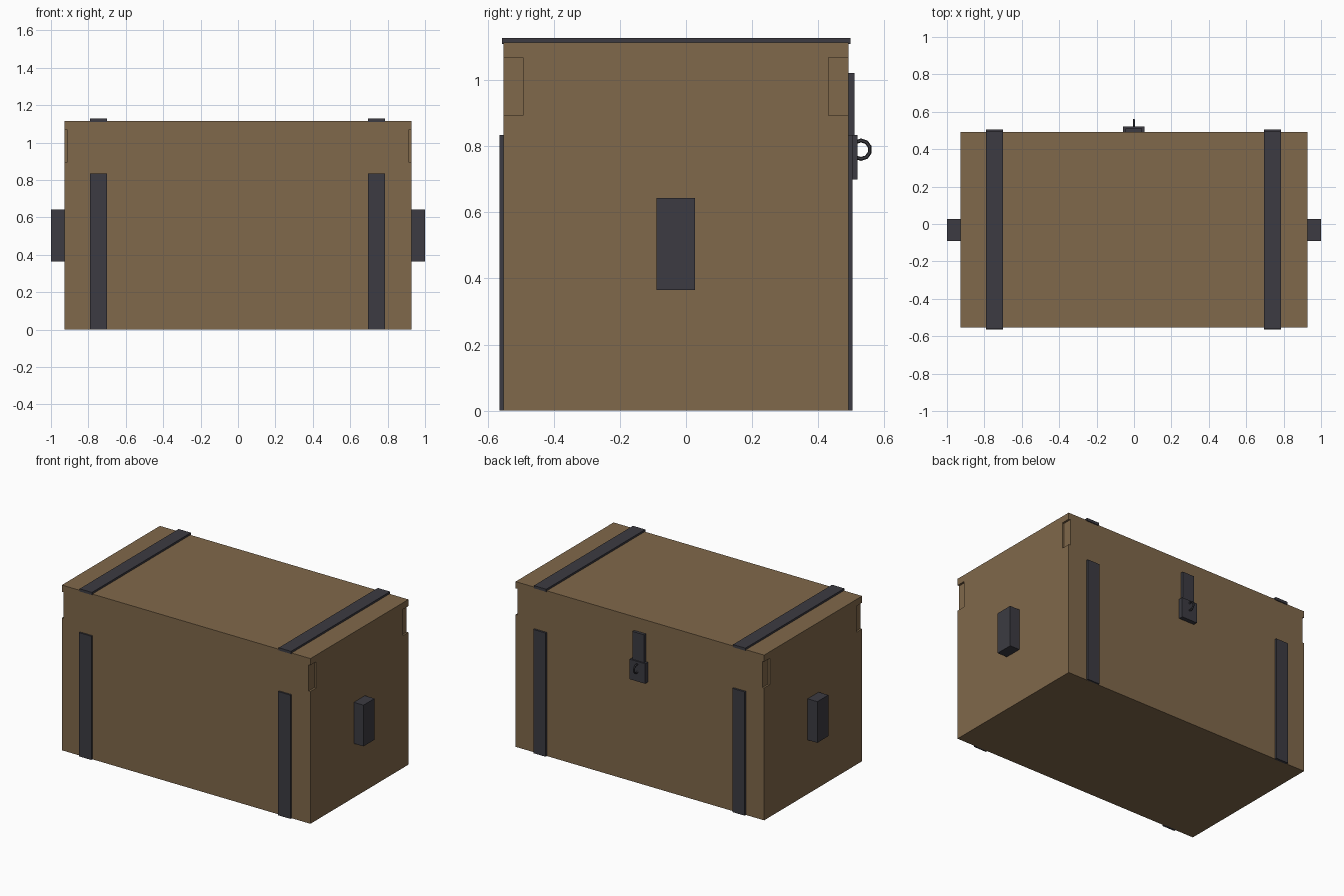
import bpy, math

if "Cube" in bpy.data.objects:
    bpy.data.objects.remove(bpy.data.objects["Cube"])


def material(name, rgb):
    m = bpy.data.materials.new(name)
    m.diffuse_color = (*rgb, 1)
    m.use_nodes = True
    m.node_tree.nodes["Principled BSDF"].inputs["Base Color"].default_value = m.diffuse_color
    return m


wood = material("brown wood", (0.216, 0.138, 0.069))
iron = material("dark iron", (0.045, 0.044, 0.054))


def box(name, x, y, z, mat):
    """Box from (min, max) ranges on each axis."""
    bpy.ops.mesh.primitive_cube_add(size=1)
    o = bpy.context.object
    o.name = name
    for v in o.data.vertices:
        v.co = [r[0] + (c + 0.5) * (r[1] - r[0]) for c, r in zip(v.co, (x, y, z))]
    o.data.materials.append(mat)
    return o


X, Y0, Y1, TOP = 0.928, -0.553, 0.492, 1.115

# crate body with shallow notches at the four upper corners
body = box("crate_body", (-X, X), (Y0, Y1), (0, TOP), wood)
for sx in (-1, 1):
    for ya, yb in ((Y0 - 0.05, Y0 + 0.06), (Y1 - 0.06, Y1 + 0.05)):
        xs = sorted((sx * (X - 0.013), sx * (X + 0.05)))
        cutter = box("notch_cutter", xs, (ya, yb), (0.893, 1.07), wood)
        cutter.hide_render = True
        mod = body.modifiers.new("notch", "BOOLEAN")
        mod.operation = "DIFFERENCE"
        mod.solver = "EXACT"
        mod.object = cutter
        bpy.context.view_layer.objects.active = body
        bpy.ops.object.modifier_apply(modifier=mod.name)
        bpy.data.objects.remove(cutter)

# metal straps on front, back and top
for side, cx in (("left", -0.746), ("right", 0.741)):
    xr = (cx - 0.046, cx + 0.046)
    box(side + "_front_strap", xr, (-0.565, Y0 + 0.005), (0, 0.835), iron)
    box(side + "_back_strap", xr, (Y1 - 0.005, 0.505), (0, 0.835), iron)
    box(side + "_top_strap", xr, (-0.558, 0.498), (TOP - 0.005, 1.128), iron)

# block handles on both ends
box("left_handle", (-1, -X + 0.005), (-0.09, 0.028), (0.365, 0.643), iron)
box("right_handle", (X - 0.005, 1), (-0.09, 0.028), (0.365, 0.643), iron)

# latch on the back: hasp, lock plate and ring
box("latch_hasp", (-0.046, 0.043), (Y1 - 0.005, 0.511), (0.83, 1.023), iron)
box("lock_plate", (-0.059, 0.056), (Y1 - 0.005, 0.52), (0.70, 0.835), iron)
bpy.ops.mesh.primitive_torus_add(
    major_segments=10, minor_segments=6, major_radius=0.028, minor_radius=0.006,
    location=(-0.001, 0.53, 0.79), rotation=(0, math.pi / 2, 0))
ring = bpy.context.object
ring.name = "lock_ring"
ring.data.materials.append(iron)
